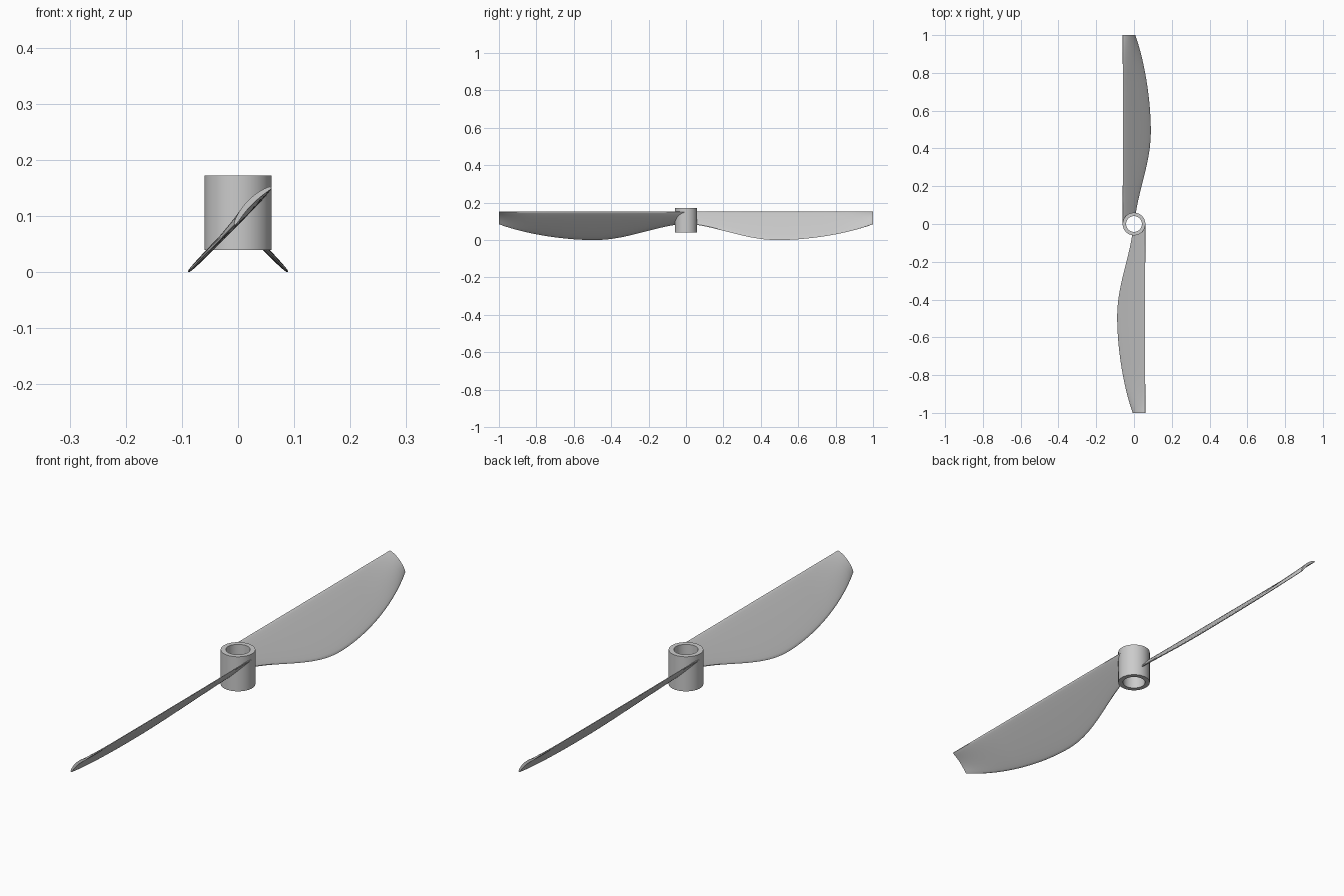
import bpy, bmesh, math
from mathutils import Vector, Matrix
from mathutils.geometry import interpolate_bezier

cube = bpy.data.objects.get("Cube")
if cube:
    bpy.data.objects.remove(cube, do_unlink=True)

grey = bpy.data.materials.new("plain grey")
grey.use_nodes = True
COLOUR = (0.6, 0.6, 0.6, 1)
grey.diffuse_color = COLOUR
grey.node_tree.nodes["Principled BSDF"].inputs["Base Color"].default_value = COLOUR

HUB_OUT, HUB_IN, HUB_LOW, HUB_TOP = 0.06, 0.042, 0.04, 0.172
ROOT = 0.051        # blade root radius, buried in the hub wall
LEAD = 0.0595       # straight leading edge
HALF = 0.005        # half of blade thickness


def finish(bm, name):
    bmesh.ops.recalc_face_normals(bm, faces=bm.faces)
    mesh = bpy.data.meshes.new(name)
    bm.to_mesh(mesh)
    bm.free()
    mesh.materials.append(grey)
    obj = bpy.data.objects.new(name, mesh)
    bpy.context.collection.objects.link(obj)
    bpy.ops.object.select_all(action='DESELECT')
    obj.select_set(True)
    bpy.context.view_layer.objects.active = obj
    bpy.ops.object.shade_smooth_by_angle(angle=math.radians(40))
    return obj


def bridge(bm, a, b):
    for i in range(len(a)):
        j = (i + 1) % len(a)
        bm.faces.new((a[i], a[j], b[j], b[i]))


def make_hub(sides=64):
    bm = bmesh.new()
    profile = [(HUB_OUT, HUB_LOW), (HUB_OUT, HUB_TOP),
               (HUB_IN, HUB_TOP), (HUB_IN, HUB_LOW)]
    rings = []
    for r, z in profile:
        turns = [math.tau * i / sides for i in range(sides)]
        rings.append([bm.verts.new((r * math.cos(a), r * math.sin(a), z)) for a in turns])
    for k in range(len(rings)):
        bridge(bm, rings[k], rings[(k + 1) % len(rings)])
    return finish(bm, "hub")


def trailing_edge():
    # distance from the axis, sideways position
    root, belly, tip = Vector((ROOT, -0.008)), Vector((0.49, -0.089)), Vector((1, -0.006))
    inner = interpolate_bezier(root, Vector((0.2, -0.03)), Vector((0.33, -0.089)), belly, 20)
    outer = interpolate_bezier(belly, Vector((0.65, -0.089)), Vector((0.85, -0.06)), tip, 24)
    return inner + outer[1:]


def make_blade(name, angle, steps=14):
    bm = bmesh.new()
    normal = Vector((-0.714, 0, 0.7))
    loops = []
    for dist, trail in trailing_edge():
        v = (dist - ROOT) / (1 - ROOT)
        camber = 0.008 * max(0, (dist - 0.75) / 0.25) ** 2
        loop = []
        for k in range(2 * steps):
            # once round the section: top side out, underside back
            a = math.pi * k / steps
            s = (1 - math.cos(a)) / 2
            x = LEAD + (trail - LEAD) * s
            start = math.sqrt(max(0, ROOT ** 2 - max(x, 0) ** 2))
            p = Vector((x, -(start + (1 - start) * v), 0.091 + 1.02 * x))
            thick = math.copysign(abs(math.sin(a)) ** 0.6, math.sin(a)) * HALF
            p += normal * (thick + camber * 4 * s * (1 - s))
            loop.append(bm.verts.new(p))
        loops.append(loop)
    for a, b in zip(loops, loops[1:]):
        bridge(bm, a, b)
    # close root and tip with strips between the two sides
    for loop in (loops[0], loops[-1]):
        n = len(loop)
        for k in range(steps):
            quad = [loop[k], loop[k + 1], loop[(n - k - 1) % n], loop[(n - k) % n]]
            bm.faces.new(list(dict.fromkeys(quad)))
    bm.transform(Matrix.Rotation(angle, 4, 'Z'))
    return finish(bm, name)


make_hub()
make_blade("front_blade", 0)
make_blade("back_blade", math.pi)
